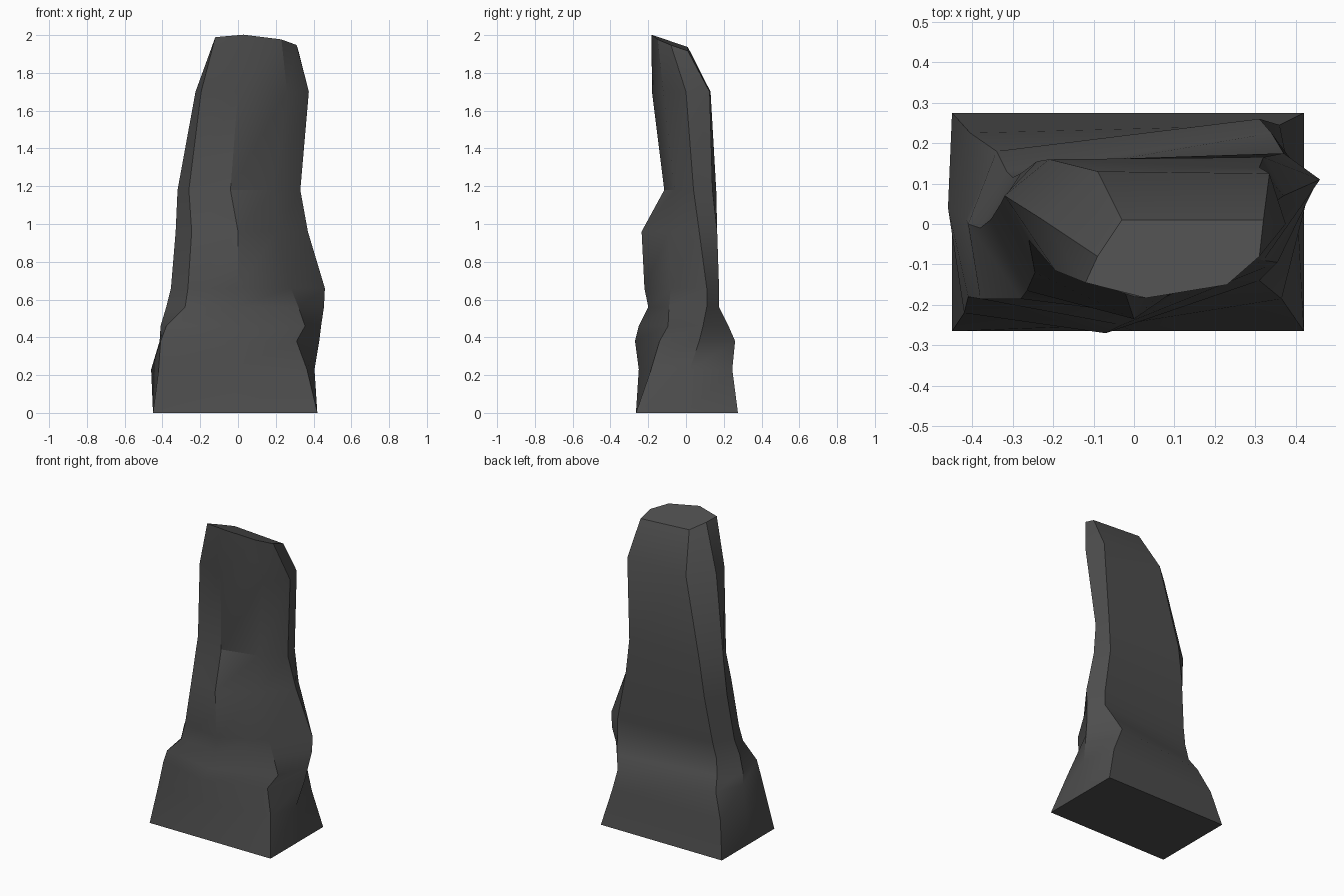
import bpy, bmesh, math

# Dark stone colour
stone = bpy.data.materials.new("dark stone")
stone.diffuse_color = (0.075, 0.075, 0.075, 1)

# Cross-sections, bottom to top: height, then x,y pairs in the order
# front-left, front-middle, front-right, right, back-right, back-left, left
SECTIONS = [
    (0.00, -.45, -.265, 0, -.265, .42, -.265, .42, 0, .42, .275, -.45, .275, -.45, 0),
    (0.23, -.42, -.22, -.04, -.25, .365, -.185, .405, .02, .36, .245, -.405, .225, -.46, .04),
    (0.38, -.41, -.18, -.07, -.27, .31, -.14, .43, .07, .31, .26, -.34, .18, -.415, .01),
    (0.46, -.38, -.185, -.03, -.25, .355, -.095, .44, .09, .34, .225, -.315, .13, -.41, .0),
    (0.56, -.28, -.185, -.02, -.20, .32, -.09, .455, .11, .37, .175, -.30, .115, -.38, -.01),
    (0.66, -.265, -.165, 0, -.22, .28, -.08, .46, .11, .37, .175, -.28, .125, -.355, .01),
    (0.96, -.245, -.12, 0, -.235, .21, -.09, .37, .07, .32, .165, -.24, .155, -.33, .05),
    (1.18, -.26, -.04, -.04, -.115, .19, -.06, .33, .04, .31, .14, -.21, .16, -.32, .07),
    (1.70, -.195, -.115, 0, -.18, .26, -.12, .375, .0, .335, .125, -.09, .13, -.225, .01),
    (1.94, -.12, -.145, .03, -.183, .23, -.15, .31, -.08, .32, .01, -.03, .01, -.09, -.08),
]

# Rock pillar: loft through the cross-sections, with a sloping cut top
bm = bmesh.new()
rings = []
for section in SECTIONS:
    z, coords = section[0], section[1:]
    ring = []
    for x, y in zip(coords[::2], coords[1::2]):
        h = z
        if section is SECTIONS[-1]:
            h = z - 0.34 * y - 0.07 * max(0, x - 0.03)
        ring.append(bm.verts.new((x, y, h)))
    rings.append(ring)
for low, high in zip(rings, rings[1:]):
    n = len(low)
    for i in range(n):
        j = (i + 1) % n
        bm.faces.new((low[i], low[j], high[j], high[i]))
bm.faces.new(rings[0][::-1])
bm.faces.new(rings[-1])
bmesh.ops.recalc_face_normals(bm, faces=bm.faces)

mesh = bpy.data.meshes.new("rock_pillar")
bm.to_mesh(mesh)
bm.free()
mesh.materials.append(stone)
pillar = bpy.data.objects.new("rock_pillar", mesh)
bpy.context.collection.objects.link(pillar)

# Soft facets with hard ridges
bpy.context.view_layer.objects.active = pillar
pillar.select_set(True)
bpy.ops.object.shade_smooth_by_angle(angle=math.radians(30))
